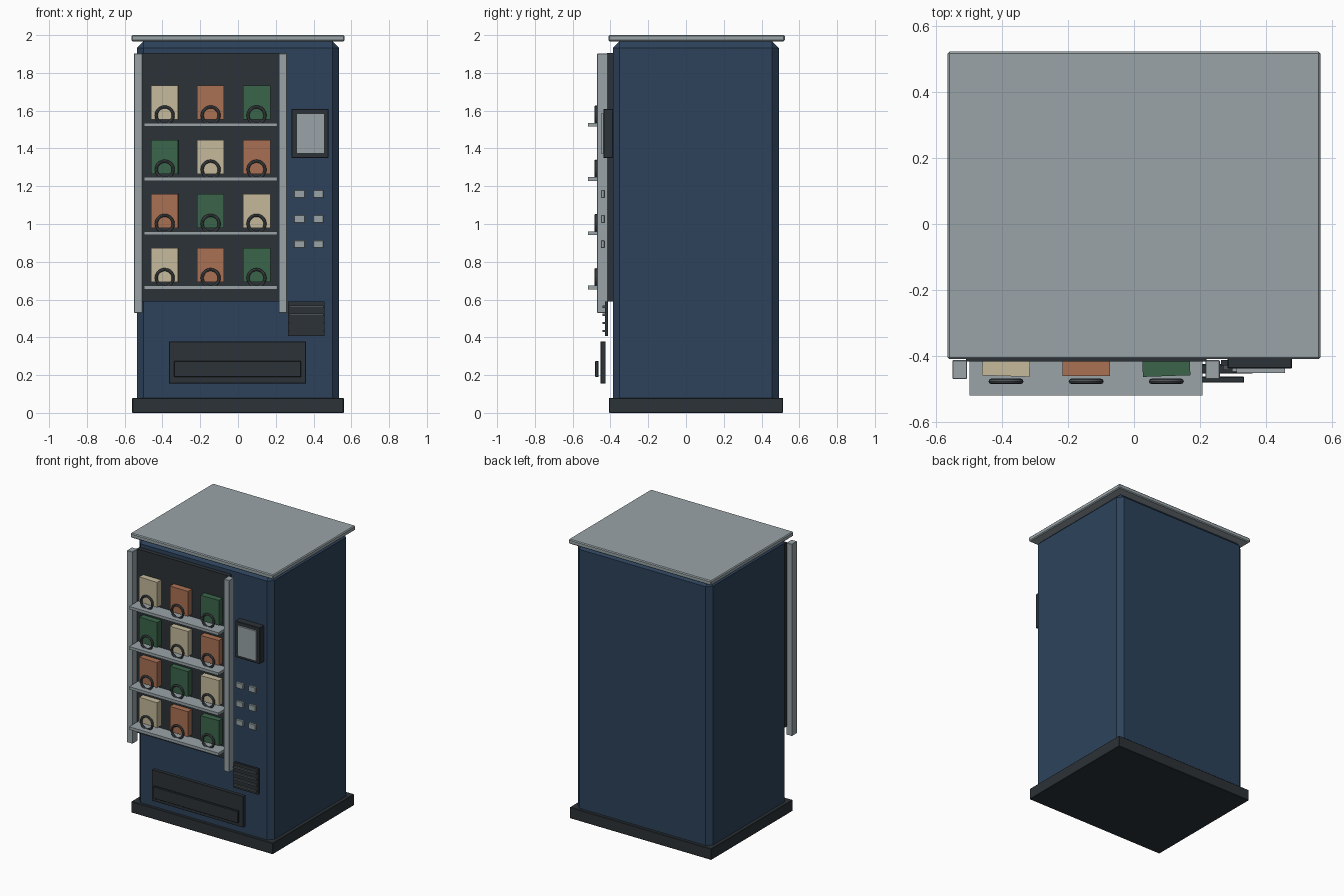
import bpy
import math
from mathutils import Vector

default = bpy.data.objects.get("Cube")
if default:
    bpy.data.objects.remove(default, do_unlink=True)


def material(name, r, g, b):
    m = bpy.data.materials.new(name)
    m.use_nodes = True
    m.diffuse_color = (r, g, b, 1)
    bsdf = next(n for n in m.node_tree.nodes if n.type == "BSDF_PRINCIPLED")
    bsdf.inputs["Base Color"].default_value = (r, g, b, 1)
    bsdf.inputs["Roughness"].default_value = 0.6
    return m


navy = material("navy paint", 0.026, 0.055, 0.105)
charcoal = material("charcoal", 0.025, 0.032, 0.038)
silver = material("silver", 0.32, 0.37, 0.39)
steel = material("dark steel", 0.075, 0.085, 0.093)
cream = material("cream", 0.56, 0.49, 0.33)
orange = material("orange", 0.40, 0.165, 0.088)
green = material("green", 0.043, 0.13, 0.07)


def box(name, x, y, z, mat, bevel=0, yaw=0):
    """Box from (min, max) ranges, with an optional chamfer and turn."""
    ranges = (x, y, z)
    centre = Vector([(a + b) / 2 for a, b in ranges])
    bpy.ops.mesh.primitive_cube_add(size=1, location=centre)
    ob = bpy.context.object
    ob.name = name
    ob.scale = [b - a for a, b in ranges]
    bpy.ops.object.transform_apply(location=False, rotation=False, scale=True)
    ob.rotation_euler.z = math.radians(yaw)
    ob.data.materials.append(mat)
    if bevel:
        mod = ob.modifiers.new("chamfer", "BEVEL")
        mod.width = bevel
        mod.segments = 1
    return ob


# Cabinet
box("cabinet", (-0.535, 0.535), (-0.387, 0.492), (0.004, 1.968), navy, 0.036)
box("plinth", (-0.56, 0.56), (-0.407, 0.514), (0, 0.08), charcoal, 0.003)
box("top_cover", (-0.565, 0.565), (-0.41, 0.523), (1.967, 2.0), silver, 0.006)

# Display window and its trim bars
box("display_panel", (-0.51, 0.22), (-0.417, -0.386), (0.59, 1.905), charcoal)
for name, x in (("right_trim_bar", -0.528), ("left_trim_bar", 0.238)):
    box(name, (x - 0.022, x + 0.022), (-0.47, -0.413), (0.53, 1.903), silver, 0.002)

# Shelves, each with three products and a coil in front of each product
products = (cream, orange, green)
for row in range(4):
    z = 1.525 - row * 0.287
    box("shelf", (-0.498, 0.208), (-0.52, -0.39), (z - 0.01, z + 0.01), silver)
    for col in range(3):
        x = -0.388 + col * 0.243
        box("product", (x - 0.072, x + 0.072), (-0.461, -0.405),
            (z + 0.028, z + 0.208), products[(col - row) % 3], yaw=2 * (col - 1))
        bpy.ops.mesh.primitive_torus_add(
            location=(x, -0.477, z + 0.05), rotation=(math.pi / 2, 0, 0),
            major_segments=20, minor_segments=8,
            major_radius=0.045, minor_radius=0.008)
        coil = bpy.context.object
        coil.name = "coil"
        coil.data.materials.append(steel)
        bpy.ops.object.shade_smooth_by_angle()

# Control screen
box("screen_housing", (0.283, 0.479), (-0.438, -0.386), (1.35, 1.61), charcoal, 0.003)
box("screen", (0.31, 0.457), (-0.451, -0.436), (1.372, 1.586), silver)

# Keypad
for row in range(3):
    for x in (0.325, 0.425):
        z = 1.159 - row * 0.133
        box("button", (x - 0.029, x + 0.029), (-0.45, -0.43),
            (z - 0.021, z + 0.021), silver, 0.003)

# Vent grille
box("vent_panel", (0.264, 0.458), (-0.429, -0.413), (0.408, 0.59), charcoal)
for i in range(4):
    z = 0.562 - i * 0.043
    box("vent_slat", (0.27, 0.452), (-0.442, -0.428), (z - 0.006, z + 0.006), steel)

# Dispensing tray
box("tray_frame", (-0.365, 0.36), (-0.453, -0.425), (0.155, 0.378), charcoal, 0.002)
box("tray_flap", (-0.338, 0.334), (-0.481, -0.463), (0.19, 0.274), charcoal, 0.002)
